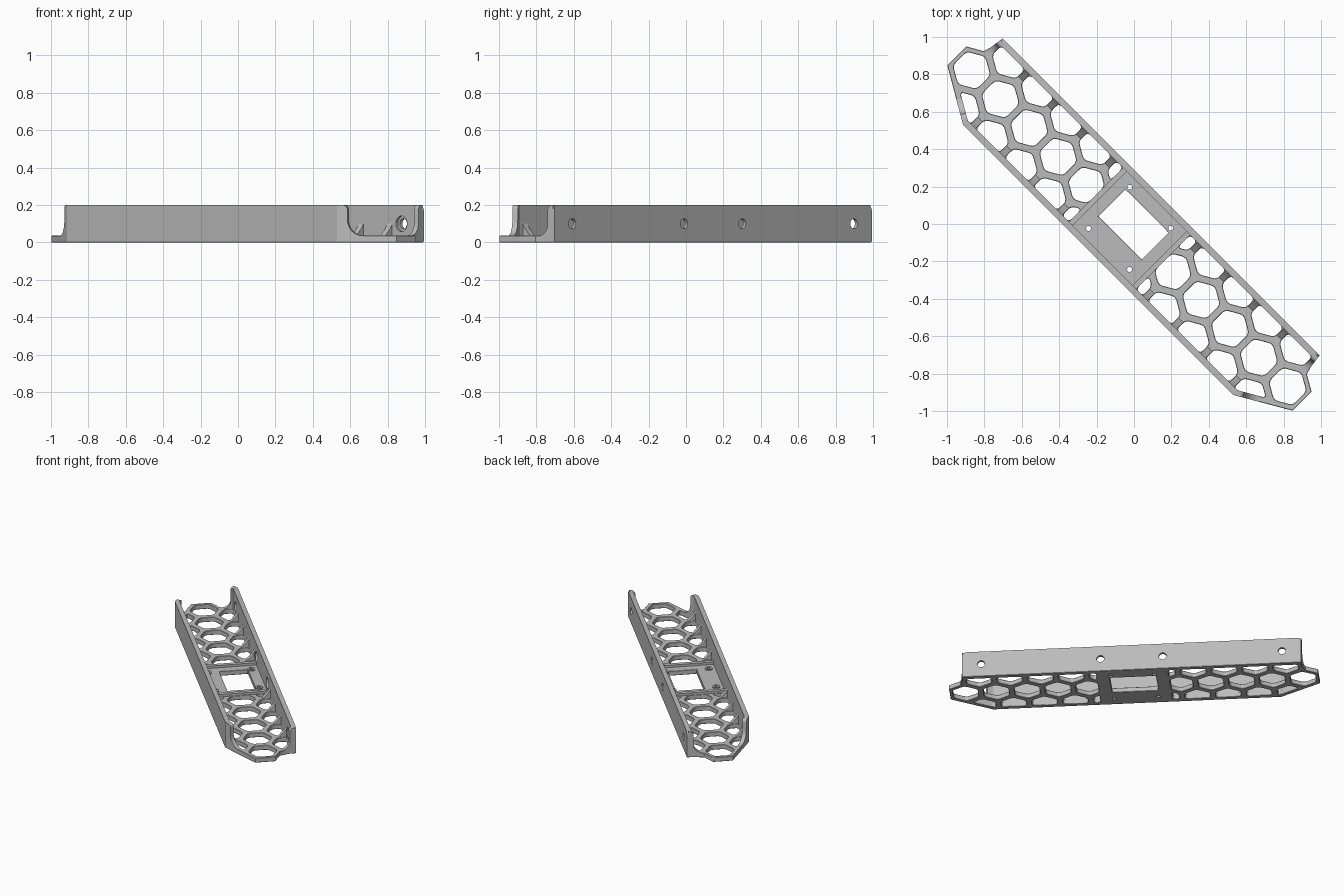
import bpy, bmesh, math
from mathutils import Matrix, Vector

if "Cube" in bpy.data.objects:
    bpy.data.objects.remove(bpy.data.objects["Cube"])

grey = bpy.data.materials.new("light grey")
grey.use_nodes = True
grey.diffuse_color = (0.5, 0.5, 0.5, 1)
grey.node_tree.nodes["Principled BSDF"].inputs["Base Color"].default_value = (0.5, 0.5, 0.5, 1)

TURN = Matrix.Rotation(-math.pi / 4, 4, 'Z')   # the tray lies on the diagonal
HEIGHT, FLOOR, WALL = 0.2, 0.036, 0.034
BACK, FRONT, MID = 0.205, -0.272, -0.033       # outer wall faces and middle line
PITCH, CELL = 0.218, 0.103                     # honeycomb spacing and cell radius


def ngon(x, y, r, n, start=0.0):
    return [(x + r * math.cos(start + math.tau * i / n),
             y + r * math.sin(start + math.tau * i / n)) for i in range(n)]


def clip(poly, normal, limit):
    """Keep the side of the polygon where dot(normal, p) <= limit."""
    out = []
    for i, p in enumerate(poly):
        a, b = Vector(poly[i - 1]), Vector(p)
        da, db = normal.dot(a) - limit, normal.dot(b) - limit
        if da * db < 0:
            out.append(tuple(a.lerp(b, da / (da - db))))
        if db <= 0:
            out.append(tuple(b))
    return out


def rounded(poly, radius, steps=4):
    """Round every corner with a short curve."""
    out = []
    for i, p in enumerate(poly):
        p = Vector(p)
        a, b = Vector(poly[i - 1]) - p, Vector(poly[(i + 1) % len(poly)]) - p
        if min(a.length, b.length) < 1e-4:
            continue
        s = p + a.normalized() * min(radius, a.length * 0.45)
        e = p + b.normalized() * min(radius, b.length * 0.45)
        for k in range(steps + 1):
            t = k / steps
            out.append(tuple(s * (1 - t) ** 2 + p * 2 * t * (1 - t) + e * t * t))
    return out


def area(poly):
    return abs(sum(poly[i - 1][0] * p[1] - p[0] * poly[i - 1][1]
                   for i, p in enumerate(poly))) / 2


def sheet(name, loops, thick, place, chamfer=0.0):
    """Extrude an outline with holes from local z = 0 to thick."""
    curve = bpy.data.curves.new(name, 'CURVE')
    curve.dimensions, curve.fill_mode, curve.extrude = '2D', 'BOTH', thick / 2
    for loop in loops:
        spline = curve.splines.new('POLY')
        spline.points.add(len(loop) - 1)
        for point, (x, y) in zip(spline.points, loop):
            point.co = (x, y, 0, 1)
        spline.use_cyclic_u = True
    source = bpy.data.objects.new(name, curve)
    bpy.context.collection.objects.link(source)
    graph = bpy.context.evaluated_depsgraph_get()
    mesh = bpy.data.meshes.new_from_object(source.evaluated_get(graph))
    bpy.data.objects.remove(source)
    bm = bmesh.new()
    bm.from_mesh(mesh)
    bmesh.ops.remove_doubles(bm, verts=bm.verts, dist=1e-5)
    bmesh.ops.translate(bm, verts=bm.verts, vec=(0, 0, thick / 2))
    bmesh.ops.transform(bm, verts=bm.verts, matrix=TURN @ place)
    bmesh.ops.recalc_face_normals(bm, faces=bm.faces)
    bm.to_mesh(mesh)
    bm.free()
    mesh.materials.clear()
    mesh.materials.append(grey)
    obj = bpy.data.objects.new(name, mesh)
    bpy.context.collection.objects.link(obj)
    if chamfer:
        bevel = obj.modifiers.new("chamfer", 'BEVEL')
        bevel.width, bevel.segments = chamfer, 1
        bevel.limit_method, bevel.angle_limit = 'ANGLE', math.radians(60)
    bpy.ops.object.select_all(action='DESELECT')
    obj.select_set(True)
    bpy.context.view_layer.objects.active = obj
    bpy.ops.object.shade_smooth_by_angle(angle=math.radians(30))
    return obj


def flat(z):
    return Matrix.Translation((0, 0, z))


def upright(start, end, inward=1):
    """Local x runs from start to end, local y is up, local z points inward."""
    d = (Vector(end) - Vector(start)).normalized()
    n = Vector((-d.y, d.x)) * inward
    return Matrix(((d.x, 0, n.x, start[0]), (d.y, 0, n.y, start[1]),
                   (0, 1, 0, 0), (0, 0, 0, 1)))


# Floor outline, one end mirrored to the other
right_end = [(1.02, FRONT), (1.306, -0.106), (1.306, 0.037),
             (1.222, 0.085), (1.2, 0.155), (1.2, BACK)]
outline = right_end + [(-x, y) for x, y in reversed(right_end)]

# Honeycomb openings, trimmed by walls, centre panel and slanted edges
edge = (Vector(right_end[1]) - Vector(right_end[0])).normalized()
slant = Vector((edge.y, -edge.x))
slant_limit = slant.dot(Vector(right_end[0])) - 0.03
openings = []
for row in (-1, 0, 1):
    for k in range(5):
        x = 1.195 - PITCH * k - (PITCH / 2 if row else 0)
        cell = ngon(x, MID + row * PITCH * math.sqrt(0.75), CELL, 6, math.pi / 6)
        for normal, limit in ((Vector((0, 1)), BACK - WALL), (Vector((0, -1)), -FRONT - WALL),
                              (Vector((-1, 0)), -0.255), (slant, slant_limit)):
            cell = clip(cell, normal, limit)
        if len(cell) > 2 and area(cell) > 0.0006:
            cell = rounded(cell, 0.022)
            openings += [cell, [(-px, py) for px, py in cell]]

# Centre panel window and screw holes
window = [(-0.164, -0.105), (0.164, -0.105), (0.164, 0.1), (-0.164, 0.1)]
screws = [(sx * 0.155, MID + sy * 0.156) for sx in (-1, 1) for sy in (-1, 1)]
screw_holes = [ngon(x, y, 0.013, 16) for x, y in screws]
sheet("honeycomb_floor", [outline, window] + screw_holes + openings, FLOOR, flat(0), 0.005)
for x, y in screws:
    sheet("screw_boss", [ngon(x, y, 0.027, 24), ngon(x, y, 0.013, 24)], 0.008, flat(FLOOR))

# Low ribs closing the centre panel
for s in (-1, 1):
    rib = [(s * 0.225, FRONT + WALL), (s * 0.255, FRONT + WALL),
           (s * 0.255, BACK - WALL), (s * 0.225, BACK - WALL)]
    sheet("panel_rib", [rib], 0.018, flat(FLOOR))

# Back wall in two layers, so the screw holes are counterbored inside
corner = [(0.03 * math.cos(a * math.pi / 12), 0.03 * math.sin(a * math.pi / 12)) for a in range(7)]
top = [(1.17 + x, HEIGHT - 0.03 + y) for x, y in corner]
side = [(1.2, 0.005)] + top
side += [(-x, y) for x, y in reversed(side)]
for name, offset, thick, radius in (("back_wall", 0, 0.02, 0.027),
                                    ("back_wall_lining", 0.02, WALL - 0.02, 0.042)):
    holes = [ngon(x, 0.1, radius, 24) for x in (-1.065, -0.22, 0.22, 1.065)]
    sheet(name, [side] + holes, thick, upright((0, BACK - offset), (1, BACK - offset), -1))

# Front wall
sheet("front_wall", [[(-1.02, 0.005), (1.02, 0.005), (1.02, HEIGHT), (-1.02, HEIGHT)]],
      WALL, upright((0, FRONT), (1, FRONT)))


# Wall returns that sweep down to the floor at each end
def sweep(length, run):
    r = 0.025
    shape = [(0, 0.005), (0, HEIGHT)]
    shape += [(length - r + r * math.sin(a * math.pi / 12),
               HEIGHT - r + r * math.cos(a * math.pi / 12)) for a in range(7)]
    shape += [(length + run - run * math.cos(a * math.pi / 16),
               FLOOR + run - run * math.sin(a * math.pi / 16)) for a in range(9)]
    return shape + [(length + run, 0.005)]


for s in (-1, 1):
    a, b = [(s * x, y) for x, y in right_end[:2]]
    sheet("front_wall_return", [sweep(0.058, 0.085)], 0.03, upright(a, b, s))
    a, b = (s * 1.2, BACK - 0.01), (s * 1.214, 0.09)
    sheet("back_wall_return", [sweep(0.036, 0.065)], 0.03, upright(a, b, -s))

# Gussets where honeycomb struts meet the walls
wedge = [(0, FLOOR - 0.01), (0.06, FLOOR - 0.01), (0.035, 0.055), (0.015, 0.075), (0, 0.1)]
for k in range(4):
    for s in (-1, 1):
        x = s * (0.977 - PITCH * k)
        for y, way in ((BACK - WALL, -1), (FRONT + WALL, 1)):
            sheet("strut_gusset", [wedge], 0.036,
                  upright((x + way * 0.018, y), (x + way * 0.018, y + way)))
